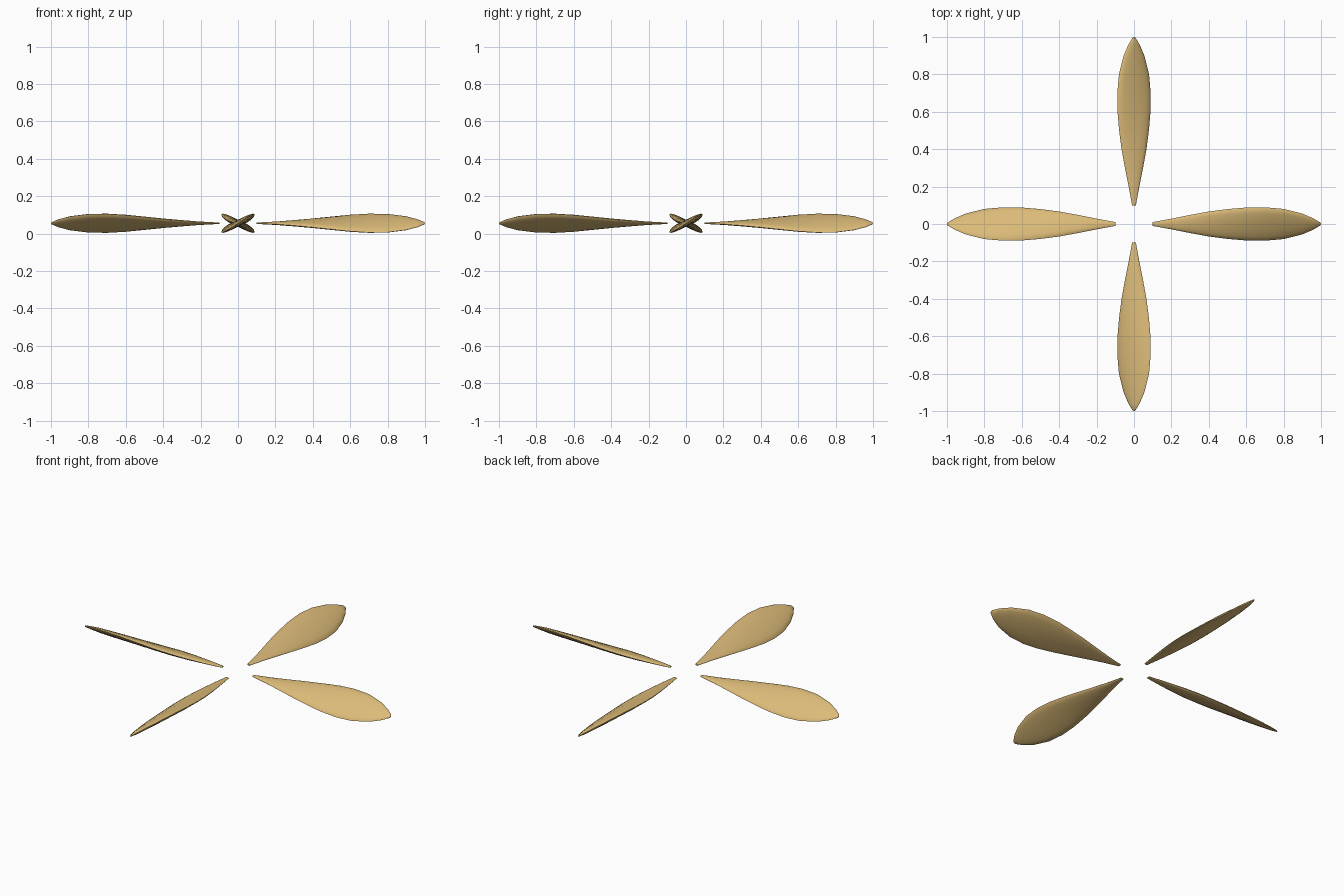
import bpy, bmesh, math

if "Cube" in bpy.data.objects:
    bpy.data.objects.remove(bpy.data.objects["Cube"])

# radius, half chord, half thickness, pitch in degrees
SECTIONS = [(0.10, 0.010, 0.004, 0), (0.20, 0.029, 0.008, 9), (0.30, 0.050, 0.012, 14),
            (0.40, 0.070, 0.015, 18), (0.50, 0.086, 0.016, 22), (0.60, 0.098, 0.017, 26),
            (0.70, 0.102, 0.0165, 29), (0.80, 0.094, 0.015, 31), (0.90, 0.066, 0.012, 33),
            (0.96, 0.036, 0.008, 34), (0.995, 0.010, 0.004, 35)]
HUB_Z = 0.055
SIDES = 16

mat = bpy.data.materials.new("tan")
mat.diffuse_color = (0.72, 0.50, 0.19, 1)
mat.use_nodes = True
mat.node_tree.nodes["Principled BSDF"].inputs["Base Color"].default_value = mat.diffuse_color


def blade(name, turn):
    # loft elliptical sections along the radius, twisting toward the tip
    bm = bmesh.new()
    rings = []
    for r, chord, thick, pitch in SECTIONS:
        p = math.radians(pitch)
        ring = []
        for i in range(SIDES):
            a = 2 * math.pi * i / SIDES
            c, t = chord * math.cos(a), thick * math.sin(a)
            ring.append(bm.verts.new((r, c * math.cos(p) - t * math.sin(p),
                                      c * math.sin(p) + t * math.cos(p))))
        rings.append(ring)
    for lo, hi in zip(rings, rings[1:]):
        for i in range(SIDES):
            j = (i + 1) % SIDES
            bm.faces.new((lo[i], lo[j], hi[j], hi[i]))
    # rounded tip and closed root
    tip = bm.verts.new((1.0, 0, 0))
    for i in range(SIDES):
        bm.faces.new((rings[-1][i], rings[-1][(i + 1) % SIDES], tip))
    bm.faces.new(rings[0][::-1])
    bmesh.ops.recalc_face_normals(bm, faces=bm.faces)
    me = bpy.data.meshes.new(name)
    bm.to_mesh(me)
    bm.free()
    me.materials.append(mat)
    ob = bpy.data.objects.new(name, me)
    bpy.context.collection.objects.link(ob)
    ob.location.z = HUB_Z
    ob.rotation_euler.z = turn
    bpy.ops.object.select_all(action='DESELECT')
    ob.select_set(True)
    bpy.context.view_layer.objects.active = ob
    bpy.ops.object.shade_smooth_by_angle(angle=math.radians(50))


# four blades around the hub axis
for k, side in enumerate(("right", "back", "left", "front")):
    blade(f"blade_{side}", k * math.pi / 2)
